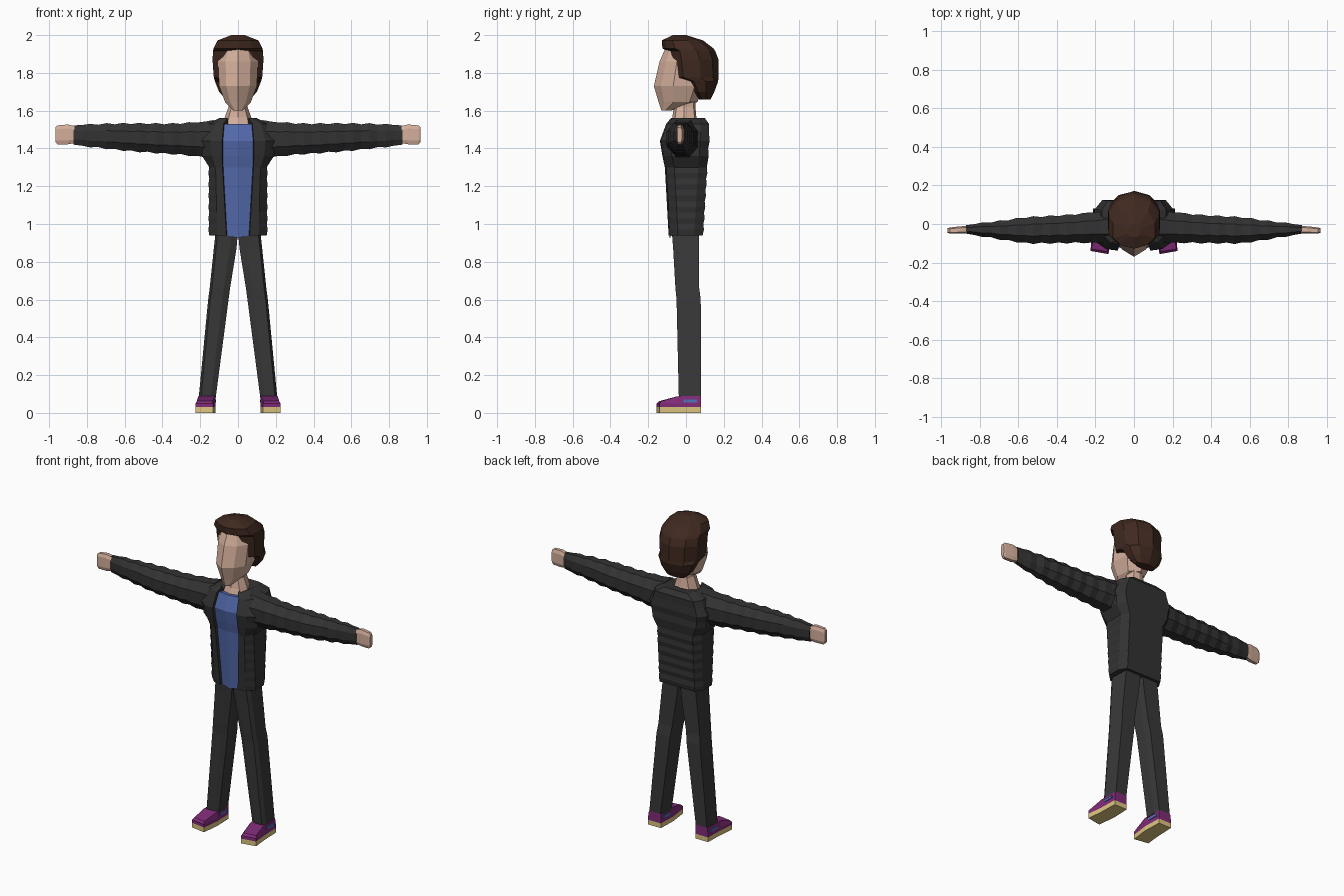
import bpy, bmesh

if "Cube" in bpy.data.objects:
    bpy.data.objects.remove(bpy.data.objects["Cube"])

def material(name, rgb):
    m = bpy.data.materials.new(name)
    m.diffuse_color = (*rgb, 1)
    m.use_nodes = True
    m.node_tree.nodes["Principled BSDF"].inputs["Base Color"].default_value = m.diffuse_color
    return m

JACKET = material("jacket charcoal", (.032, .032, .032))
TROUSER = material("trouser grey", (.04, .04, .041))
SHIRT = material("shirt blue", (.085, .14, .40))
SKIN = material("skin", (.66, .43, .33))
HAIR = material("hair brown", (.05, .022, .014))
PURPLE = material("shoe purple", (.22, .025, .19))
SOLE = material("sole yellow", (.72, .56, .22))
STRIPE = material("stripe blue", (.08, .17, .48))

def loft(name, rings, mats, pick=lambda row, col: 0):
    """Skin a list of equal rings, cap both ends; pick() chooses the material."""
    bm = bmesh.new()
    vs = [[bm.verts.new(p) for p in r] for r in rings]
    n = len(rings[0])
    for i in range(len(vs) - 1):
        for j in range(n):
            k = (j + 1) % n
            f = bm.faces.new((vs[i][j], vs[i][k], vs[i + 1][k], vs[i + 1][j]))
            f.material_index = pick(i, j)
    bm.faces.new(vs[0][::-1]).material_index = pick(0, n // 2)
    bm.faces.new(vs[-1]).material_index = pick(len(vs) - 2, n // 2)
    bmesh.ops.recalc_face_normals(bm, faces=bm.faces)
    me = bpy.data.meshes.new(name)
    bm.to_mesh(me)
    bm.free()
    for m in mats:
        me.materials.append(m)
    ob = bpy.data.objects.new(name, me)
    bpy.context.collection.objects.link(ob)
    return ob

def both(half):
    """Complete a half ring, listed front to back, across x = 0."""
    return half + [(-x, y, z) for x, y, z in half[-2:0:-1]]

def lerp(table, t):
    """Interpolate rows of (key, values...)."""
    for a, b in zip(table, table[1:]):
        if t <= b[0] + 1e-6:
            u = (t - a[0]) / (b[0] - a[0])
            return [p + (q - p) * u for p, q in zip(a[1:], b[1:])]
    return list(table[-1][1:])

# Jacket with open front and shirt: z, half width, front, back, opening half width
TORSO = [(.94, .152, -.092, .088, .058), (1.30, .152, -.112, .11, .078),
         (1.36, .185, -.125, .115, .08), (1.44, .20, -.138, .12, .08),
         (1.53, .165, -.105, .122, .072), (1.56, .10, -.08, .10, .052)]
levels = [.94 + .03 * i for i in range(13)] + [1.36, 1.40, 1.44, 1.49, 1.53, 1.56]
rings = []
for i, z in enumerate(levels):
    w, f, b, o = lerp(TORSO, z)
    puff = .005 if i % 2 and z < 1.5 else 0
    top = 1.53 if i == len(levels) - 1 else z
    low = .925 if i == 0 else top
    rings.append(both([
        (0, f + .006, low), (o, f + .016, top), (o + .004, f, z),
        (o + (w - o) * .55, f + .008, z), (w + puff, f + .05, z),
        (w + puff, b - .045, z), (w * .82, b + puff, z), (0, b + puff, z)]))
cols = len(rings[0])
loft("jacket_and_shirt", rings, [JACKET, SHIRT],
     lambda r, c: 1 if c in (0, cols - 1) else 0)

# Neck
loft("neck", [both([(0, f, z), (w * .7, f + .015, z), (w, -.01, z),
                    (w * .7, b - .01, z), (0, b, z)])
              for z, w, f, b in [(1.51, .085, -.088, .08), (1.565, .07, -.072, .055),
                                 (1.62, .05, -.065, .05), (1.68, .05, -.06, .05)]], [SKIN])

# Head with a ridge down the face: z, half width, front, back
HEAD = [(1.60, .025, -.13, -.08), (1.645, .068, -.145, .06), (1.73, .10, -.17, .10),
        (1.86, .106, -.14, .10), (1.94, .08, -.105, .09)]
loft("head", [both([(0, f, z), (w * .62, f + .14 * (b - f), z), (w, f + .38 * (b - f), z),
                    (w * .9, f + .8 * (b - f), z), (0, b, z)])
              for z, w, f, b in HEAD], [SKIN])

# Hair cap, lower at the nape, with a fringe over the brow
HAIRCUT = [(1.66, .065, .07, .13), (1.70, .10, .035, .15), (1.755, .122, .0, .17),
           (1.775, .128, -.075, .172), (1.87, .135, -.09, .172), (1.915, .132, -.095, .155),
           (1.93, .13, -.125, .145), (1.972, .108, -.128, .09), (2.0, .035, -.07, .0)]
loft("hair", [both([(0, f, z), (w * .6, f + .08 * (b - f), z), (w, f + .25 * (b - f), z),
                    (w, f + .62 * (b - f), z), (w * .66, f + .88 * (b - f), z), (0, b, z)])
              for z, w, f, b in HAIRCUT], [HAIR])

# Sleeves: x, bottom, top, front, back
ARM = [(.13, 1.34, 1.55, -.10, .075), (.20, 1.36, 1.538, -.095, .06),
       (.36, 1.372, 1.53, -.098, .045), (.55, 1.385, 1.532, -.10, .035),
       (.70, 1.40, 1.53, -.078, .015), (.87, 1.42, 1.522, -.05, -.006)]

def octagon(x, lo, hi, f, b, c=.28):
    dz, dy = (hi - lo) * c, (b - f) * c
    return [(x, f, lo + dz), (x, f, hi - dz), (x, f + dy, hi), (x, b - dy, hi),
            (x, b, hi - dz), (x, b, lo + dz), (x, b - dy, lo), (x, f + dy, lo)]

# Legs: z, inner x, outer x, front, back
LEG = [(.08, .118, .208, -.038, .08), (.60, .05, .158, -.05, .078),
       (.66, .042, .150, -.056, .070), (.87, .008, .128, -.068, .07),
       (.96, .0, .118, -.075, .07)]

# Shoe outlines: z, toe shift, outline spread
for side, s in (("left", 1), ("right", -1)):
    def flip(ring):
        return [(s * x, y, z) for x, y, z in ring]

    sleeve = []
    for i in range(18):
        x = .13 + .74 * i / 17
        lo, hi, f, b = lerp(ARM, x)
        p = .004 if i % 2 and 2 < i < 16 else -.003 if 2 < i < 16 else 0
        sleeve.append(flip(octagon(x, lo - p, hi + p, f - p, b + p)))
    loft(side + "_sleeve", sleeve, [JACKET])

    loft(side + "_hand", [flip(octagon(*r, c=.2)) for r in
         [(.855, 1.43, 1.515, -.047, -.01), (.90, 1.422, 1.527, -.05, -.012),
          (.955, 1.422, 1.522, -.05, -.018), (.966, 1.432, 1.512, -.046, -.022)]], [SKIN])

    loft(side + "_trouser_leg", [flip([
        (xi, f + .015, z), (xi + (xo - xi) * .3, f, z), (xo - .012, f, z),
        (xo, f + .025, z), (xo - .004, b, z), (xi + .008, b, z), (xi, b - .04, z)])
        for z, xi, xo, f, b in LEG], [TROUSER])

    outline = [(.122, .08), (.212, .08), (.216, -.04), (.226, -.14), (.132, -.156), (.118, -.04)]
    upper = [(.122, .08, .09), (.206, .08, .09), (.210, -.045, .088),
             (.218, -.13, .062), (.138, -.142, .062), (.120, -.045, .088)]
    levels = [[(x, y, z) for x, y in outline] for z in (0, .03, .05)]
    loft(side + "_shoe", [flip(r) for r in levels + [upper]], [PURPLE, SOLE],
         lambda r, c: 1 if r == 0 else 0)

    # Thin stripes on both sides of the shoe
    for part, xa, xb in (("outer", .208, .217), ("inner", .1165, .125)):
        loft(f"{side}_{part}_stripe", [flip([(xa, y, .055), (xb, y, .055),
             (xb, y, .070), (xa, y, .070)]) for y in (-.012, .058)], [STRIPE])
